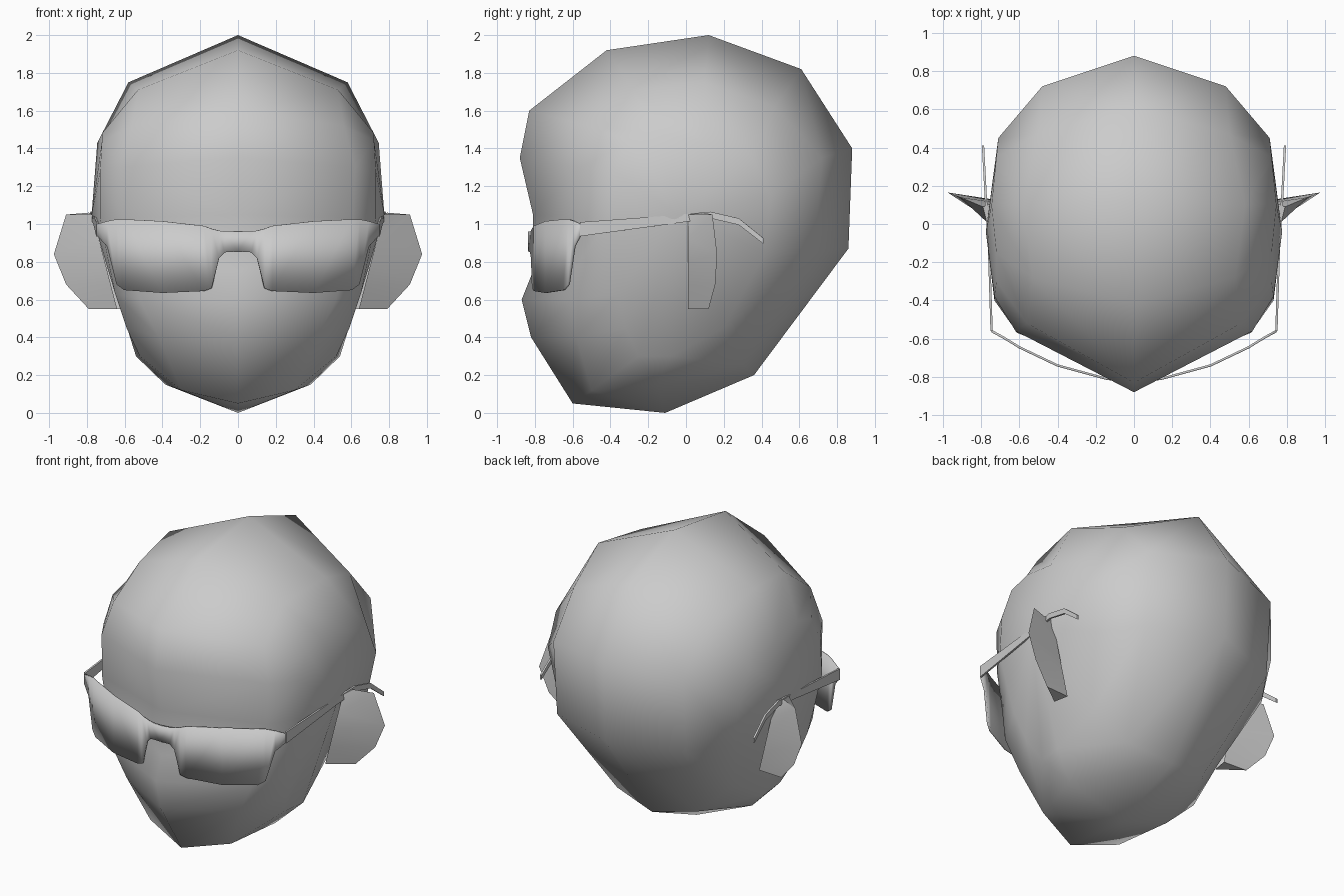
import bpy
import bmesh

cube = bpy.data.objects.get("Cube")
if cube:
    bpy.data.objects.remove(cube)

grey = bpy.data.materials.new("light_grey")
grey.use_nodes = True
grey.diffuse_color = (0.6, 0.6, 0.6, 1)
grey.node_tree.nodes["Principled BSDF"].inputs["Base Color"].default_value = (0.6, 0.6, 0.6, 1)


def make_object(name, bm, thickness=0.0, smooth=True, angle=3.1):
    """Turn a half mesh into a mirrored, shaded object."""
    bmesh.ops.recalc_face_normals(bm, faces=bm.faces)
    mesh = bpy.data.meshes.new(name)
    bm.to_mesh(mesh)
    bm.free()
    mesh.materials.append(grey)
    obj = bpy.data.objects.new(name, mesh)
    bpy.context.collection.objects.link(obj)
    mirror = obj.modifiers.new("mirror", "MIRROR")
    mirror.merge_threshold = 0.002
    if thickness:
        solid = obj.modifiers.new("thickness", "SOLIDIFY")
        solid.thickness = thickness
        solid.offset = 0
    if smooth:
        bpy.ops.object.select_all(action="DESELECT")
        bpy.context.view_layer.objects.active = obj
        obj.select_set(True)
        bpy.ops.object.shade_smooth_by_angle(angle=angle)
    return obj


def loft(bm, rings, closed):
    """Join neighbouring rows of points with quads and return the vertex rows."""
    rows = [[bm.verts.new(p) for p in ring] for ring in rings]
    for a, b in zip(rows, rows[1:]):
        count = len(a)
        for i in range(count if closed else count - 1):
            j = (i + 1) % count
            bm.faces.new((a[i], a[j], b[j], b[i]))
    return rows


# Head: three rings from the centre line outwards, closed at the temple
centre = [(-0.88, 1.35), (-0.83, 1.6), (-0.42, 1.92), (0.12, 2.0), (0.61, 1.82),
          (0.88, 1.4), (0.86, 0.87), (0.36, 0.2), (-0.11, 0), (-0.6, 0.05),
          (-0.82, 0.4), (-0.87, 0.6), (-0.81, 0.75), (-0.81, 1.05)]
middle = [(0.62, -0.56, 1.3), (0.56, -0.52, 1.52), (0.53, -0.28, 1.71), (0.58, 0.1, 1.75),
          (0.5, 0.47, 1.62), (0.48, 0.72, 1.35), (0.48, 0.68, 0.85), (0.3, 0.3, 0.26),
          (0.385, -0.15, 0.15), (0.3, -0.5, 0.12), (0.42, -0.58, 0.4), (0.52, -0.6, 0.6),
          (0.56, -0.58, 0.78), (0.61, -0.57, 1.03)]
outer = [(0.73, -0.38, 1.28), (0.72, -0.3, 1.44), (0.72, -0.15, 1.48), (0.745, 0.1, 1.43),
         (0.72, 0.35, 1.35), (0.71, 0.45, 1.15), (0.66, 0.42, 0.85), (0.5, 0.2, 0.45),
         (0.54, -0.08, 0.3), (0.52, -0.25, 0.3), (0.59, -0.32, 0.45), (0.65, -0.36, 0.63),
         (0.69, -0.38, 0.82), (0.73, -0.4, 1.03)]
bm = bmesh.new()
rows = loft(bm, [[(0, y, z) for y, z in centre], middle, outer], True)
temple = bm.verts.new((0.775, -0.04, 1.05))
rim = rows[-1]
for i, v in enumerate(rim):
    bm.faces.new((v, rim[(i + 1) % len(rim)], temple))
make_object("head", bm)

# Ears: thin wedges that taper from a front and a back root to the rim
ear_rim = [(0.79, 0.09, 1.06), (0.91, 0.14, 1.05), (0.975, 0.165, 0.84),
           (0.91, 0.155, 0.68), (0.79, 0.12, 0.55)]
steps = [i / 4 for i in range(5)]
front_root = [(0.77 - 0.13 * t, 0.01, 1.05 - 0.5 * t) for t in steps]
back_root = [(0.74 - 0.12 * t, 0.11, 1.05 - 0.5 * t) for t in steps]
bm = bmesh.new()
ear_rows = loft(bm, [front_root, ear_rim, back_root], False)
bm.faces.new([row[-1] for row in ear_rows])
bm.faces.new([row[0] for row in ear_rows])
make_object("ears", bm, angle=1.0)

# Lens shield: columns of (x, y, lower z, upper z) from the bridge to the hinge
columns = [(0, -0.83, 0.855, 0.96), (0.07, -0.82, 0.85, 0.96), (0.1, -0.815, 0.82, 0.965),
           (0.14, -0.81, 0.66, 0.975), (0.18, -0.8, 0.645, 0.99), (0.4, -0.74, 0.635, 1.015),
           (0.6, -0.645, 0.65, 1.025), (0.64, -0.62, 0.68, 1.025), (0.69, -0.59, 0.88, 1.015),
           (0.745, -0.56, 0.94, 1.0)]
bm = bmesh.new()
loft(bm, [[(x, y, low) for x, y, low, high in columns],
          [(x, y, high) for x, y, low, high in columns]], False)
make_object("lens_shield", bm, thickness=0.012, angle=0.6)

# Temple arms: flat bands ending in a hook behind the ear
arm = [(0.745, -0.56, 0.935, 1.01), (0.76, -0.08, 1.0, 1.045), (0.775, 0.13, 1.03, 1.065),
       (0.783, 0.28, 0.995, 1.03), (0.79, 0.41, 0.895, 0.925)]
bm = bmesh.new()
loft(bm, [[(x, y, low) for x, y, low, high in arm],
          [(x, y, high) for x, y, low, high in arm]], False)
make_object("temple_arms", bm, thickness=0.012, smooth=False)
